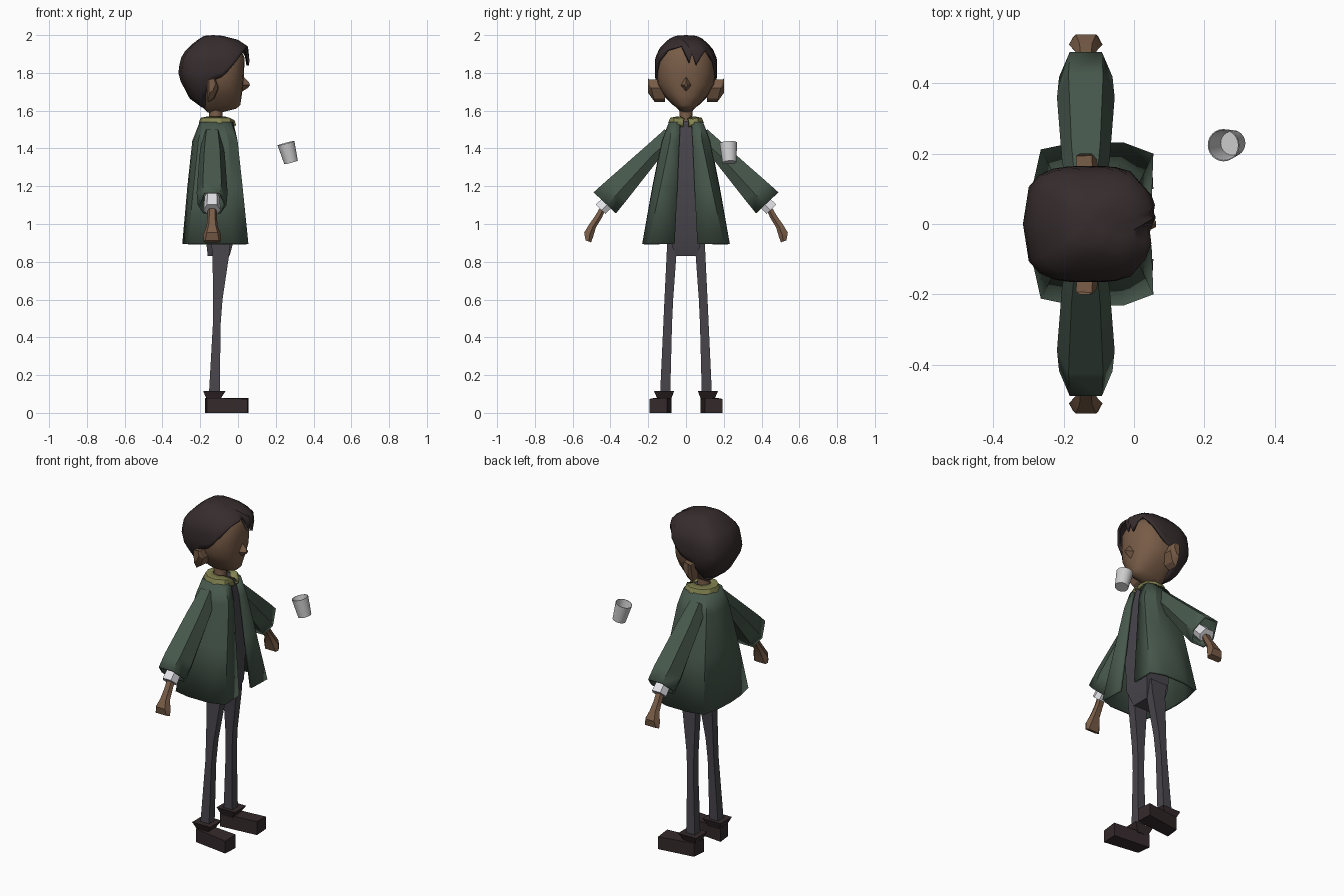
import bpy, bmesh, math
from mathutils import Vector

if "Cube" in bpy.data.objects:
    bpy.data.objects.remove(bpy.data.objects["Cube"])


def material(name, r, g, b):
    m = bpy.data.materials.new(name)
    m.diffuse_color = [((c / 255 + 0.055) / 1.055) ** 2.4 for c in (r, g, b)] + [1]
    m.use_nodes = True
    m.node_tree.nodes["Principled BSDF"].inputs["Base Color"].default_value = m.diffuse_color
    return m


HAIR = material("dark brown hair", 54, 44, 45)
SKIN = material("brown skin", 120, 92, 71)
COAT = material("green coat", 71, 88, 76)
COLLAR = material("olive collar", 132, 132, 82)
CLOTH = material("charcoal cloth", 72, 69, 76)
SHOE = material("dark shoe", 52, 41, 43)
WHITE = material("white cuff", 228, 228, 233)
CUP = material("pale grey cup", 205, 205, 205)


def loft(name, rings, mat, caps=True, closed=True, thick=0, angle=30):
    """Skin equal-length rings of points; optional end caps and wall thickness."""
    bm = bmesh.new()
    vs = [[bm.verts.new(p) for p in ring] for ring in rings]
    n = len(vs[0])
    for a, b in zip(vs, vs[1:]):
        for i in range(n if closed else n - 1):
            j = (i + 1) % n
            bm.faces.new((a[i], a[j], b[j], b[i]))
    if caps in (True, "first"):
        bm.faces.new(vs[0])
    if caps in (True, "last"):
        bm.faces.new(vs[-1])
    bmesh.ops.recalc_face_normals(bm, faces=bm.faces)
    me = bpy.data.meshes.new(name)
    bm.to_mesh(me)
    bm.free()
    me.materials.append(mat)
    ob = bpy.data.objects.new(name, me)
    bpy.context.collection.objects.link(ob)
    if thick:
        mod = ob.modifiers.new("wall", "SOLIDIFY")
        mod.thickness, mod.offset = thick, -1
    bpy.ops.object.select_all(action='DESELECT')
    ob.select_set(True)
    bpy.context.view_layer.objects.active = ob
    bpy.ops.object.shade_smooth_by_angle(angle=math.radians(angle))
    return ob


def lerp(table, z):
    """Read a value from a table of (height, value), listed from the top down."""
    for (z0, v0), (z1, v1) in zip(table, table[1:]):
        if z >= z1:
            return v0 + (v1 - v0) * min(1, max(0, (z0 - z) / (z0 - z1)))
    return table[-1][1]


def skull(deg, z, front, back, side, power):
    c, s = math.cos(math.radians(deg)), math.sin(math.radians(deg))
    x = lerp(front if c > 0 else back, z) * math.copysign(abs(c) ** power, c)
    return (-0.13 + x, lerp(side, z) * math.copysign(abs(s) ** power, s), z)


def rect(x0, x1, y0, y1, z):
    return [(x0, y0, z), (x1, y0, z), (x1, y1, z), (x0, y1, z)]


# Head
front = [(1.97, .08), (1.93, .14), (1.88, .165), (1.80, .162), (1.74, .158),
         (1.68, .15), (1.63, .142), (1.61, .12), (1.59, .04)]
back = [(1.97, .08), (1.88, .155), (1.80, .165), (1.74, .15), (1.65, .09), (1.59, .03)]
side = [(1.97, .07), (1.93, .125), (1.88, .15), (1.80, .157), (1.74, .15),
        (1.68, .115), (1.64, .078), (1.61, .045), (1.59, .02)]
loft("head", [[skull(a, z, front, back, side, .85) for a in range(0, 360, 15)]
              for z, _ in front], SKIN, angle=50)

# Nose
loft("nose", [[(.02, -.03, 1.735), (.02, 0, 1.79), (.02, .03, 1.735), (.02, 0, 1.70)],
              [(.063, -.008, 1.735), (.058, 0, 1.75), (.063, .008, 1.735), (.055, 0, 1.722)]], SKIN)

# Neck
loft("neck", [[(-.118 + rx * math.cos(t * math.pi / 4), ry * math.sin(t * math.pi / 4), z)
               for t in range(8)]
              for z, rx, ry in [(1.50, .05, .05), (1.57, .035, .033), (1.64, .04, .04)]], SKIN, angle=50)

# Hair cap with a jagged fringe, sideburns and nape
hfront = [(1.996, .05), (1.975, .13), (1.94, .183), (1.855, .192), (1.75, .18)]
hback = [(1.996, .05), (1.965, .10), (1.90, .166), (1.81, .188), (1.76, .176),
         (1.653, .12), (1.616, .06)]
hside = [(1.996, .055), (1.98, .09), (1.93, .14), (1.88, .163), (1.80, .166),
         (1.75, .16), (1.65, .105), (1.616, .05)]
sides = [(61, 1.86), (75, 1.81), (83, 1.78), (92, 1.752), (100, 1.68), (112, 1.63),
         (130, 1.617), (150, 1.616), (180, 1.616)]
fringe = [(-35, 1.92), (-15, 1.935), (-4, 1.945), (2, 1.855), (5, 1.90), (10.5, 1.84), (22, 1.89), (38, 1.92)]
line = [(-a, z) for a, z in reversed(sides[:-1])] + fringe + sides
STEPS = 10
hair_rings = [[(-.13, 0, 2.0)] * len(line)]
for k in range(STEPS + 1):
    hair_rings.append([skull(a, 1.996 - (1.996 - z) * (k / STEPS) ** 1.3, hfront, hback, hside, .65)
                       for a, z in line])
hair = loft("hair", hair_rings, HAIR, caps=False, thick=.014, angle=40)
bm = bmesh.new()
bm.from_mesh(hair.data)
bmesh.ops.remove_doubles(bm, verts=bm.verts, dist=1e-5)
bmesh.ops.recalc_face_normals(bm, faces=bm.faces)
if sum(f.normal.z * f.calc_area() for f in bm.faces) < 0:
    bmesh.ops.reverse_faces(bm, faces=bm.faces)
bm.to_mesh(hair.data)
bm.free()

# Coat body, open at the front: half outlines mirrored across the middle
outlines = [
    (1.54, [(-.025, .03), (-.035, .075), (-.08, .09), (-.14, .09), (-.185, .075), (-.198, .04), (-.203, 0)]),
    (1.44, [(-.003, .035), (-.002, .085), (-.05, .125), (-.14, .13), (-.21, .105), (-.235, .055), (-.242, 0)]),
    (1.20, [(.02, .045), (.024, .135), (-.04, .175), (-.155, .178), (-.235, .155), (-.262, .08), (-.268, 0)]),
    (0.895, [(.05, .06), (.055, .20), (-.03, .232), (-.17, .232), (-.265, .212), (-.288, .11), (-.295, 0)])]
loft("coat", [[(x, y, z) for x, y in h] + [(x, -y, z) for x, y in reversed(h[:-1])]
              for z, h in outlines], COAT, caps=False, closed=False, thick=.015, angle=25)

# Collar, split at the front
collar = []
for rx, ry, z in [(.05, .045, 1.57), (.09, .085, 1.562), (.10, .096, 1.535), (.085, .08, 1.525)]:
    collar.append([(-.108 + rx * math.cos(math.radians(a)), ry * math.sin(math.radians(a)),
                    z - (.012 if a in (10, 350) else 0)) for a in (10, 45, 80, 115, 150, 180, 210, 245, 280, 315, 350)])
loft("collar", collar, COLLAR, caps=False, closed=False, thick=.008)

# Shirt and hips
loft("shirt", [rect(-.17, -.04, -.06, .06, 1.545), rect(-.19, -.018, -.07, .07, 1.44),
               rect(-.18, -.005, -.085, .085, 1.15), rect(-.17, -.02, -.085, .085, .92),
               rect(-.16, -.045, -.056, .056, .83)], CLOTH)


def limb_ring(s, y, z, u, w, up=(.73, .69), cx=-.137, flat=.6):
    """Six-sided section of an arm: u is half height, w is half width."""
    shape = [(-flat, 1), (flat, 1), (1, -.2), (flat, -1), (-flat, -1), (-1, -.2)]
    return [(cx + a * w, s * (y + b * u * up[0]), z + b * u * up[1]) for a, b in shape]


for s, tag in ((-1, "right"), (1, "left")):
    # Ear
    ear = [(-.16, 1.755), (-.115, 1.765), (-.10, 1.72), (-.125, 1.665), (-.155, 1.645)]
    loft(tag + "_ear", [[(x, s * .11, z) for x, z in ear],
                        [(x - .005, s * (.165 + (z - 1.645) * .25), z) for x, z in ear],
                        [(-.14 + (x + .135) * .6, s * .20, 1.735 + (z - 1.71) * .65) for x, z in ear]], SKIN)
    # Sleeve, cuff and hand
    loft(tag + "_sleeve", [limb_ring(s, .08, 1.47, .045, .05), limb_ring(s, .19, 1.365, .05, .068),
                           limb_ring(s, .37, 1.175, .074, .082), limb_ring(s, .43, 1.112, .081, .076)],
         COAT, caps="first", thick=.012, angle=20)
    loft(tag + "_cuff", [limb_ring(s, .38, 1.15, .032, .04), limb_ring(s, .452, 1.078, .036, .045)], WHITE)
    hand_up = (.93, .36)
    loft(tag + "_hand", [limb_ring(s, .43, 1.10, .016, .024), limb_ring(s, .465, 1.035, .018, .025, hand_up),
                         limb_ring(s, .495, .99, .02, .03, hand_up),
                         limb_ring(s, .515, .945, .026, .048, hand_up),
                         limb_ring(s, .517, .908, .016, .045, hand_up, flat=.8)], SKIN)
    # Trouser leg
    loft(tag + "_leg", [[(x, s * y, z) for x, y, z in rect(*r)] for r in
                        [(-.15, -.04, .03, .098, .93), (-.135, -.045, .05, .102, .85),
                         (-.132, -.082, .068, .114, .60), (-.133, -.092, .074, .12, .47),
                         (-.155, -.097, .084, .138, .08)]], CLOTH)
    # Shoe with flared ankle
    loft(tag + "_shoe", [[(-.175, s * .078, z), (.055, s * .10, z), (.05, s * .193, z - dz), (-.165, s * .162, z)]
                         for z, dz in ((0, 0), (.08, .006))], SHOE)
    loft(tag + "_shoe_ankle", [[(x, s * y, z) for x, y, z in rect(*r)] for r in
                               [(-.165, -.095, .08, .15, .07), (-.185, -.065, .062, .17, .117)]], SHOE)

# Floating tilted cup
top, base = Vector((.254, .224, 1.428)), Vector((.281, .23, 1.326))
axis = (top - base).normalized()
e1 = axis.cross(Vector((0, 1, 0))).normalized()
e2 = axis.cross(e1)
cup = []
for t, r in ((0, .037), (1, .046), (1, .043), (.06, .034)):
    c = base.lerp(top, t)
    cup.append([c + r * (e1 * math.cos(i * math.pi / 12) + e2 * math.sin(i * math.pi / 12)) for i in range(24)])
loft("cup", cup, CUP)
